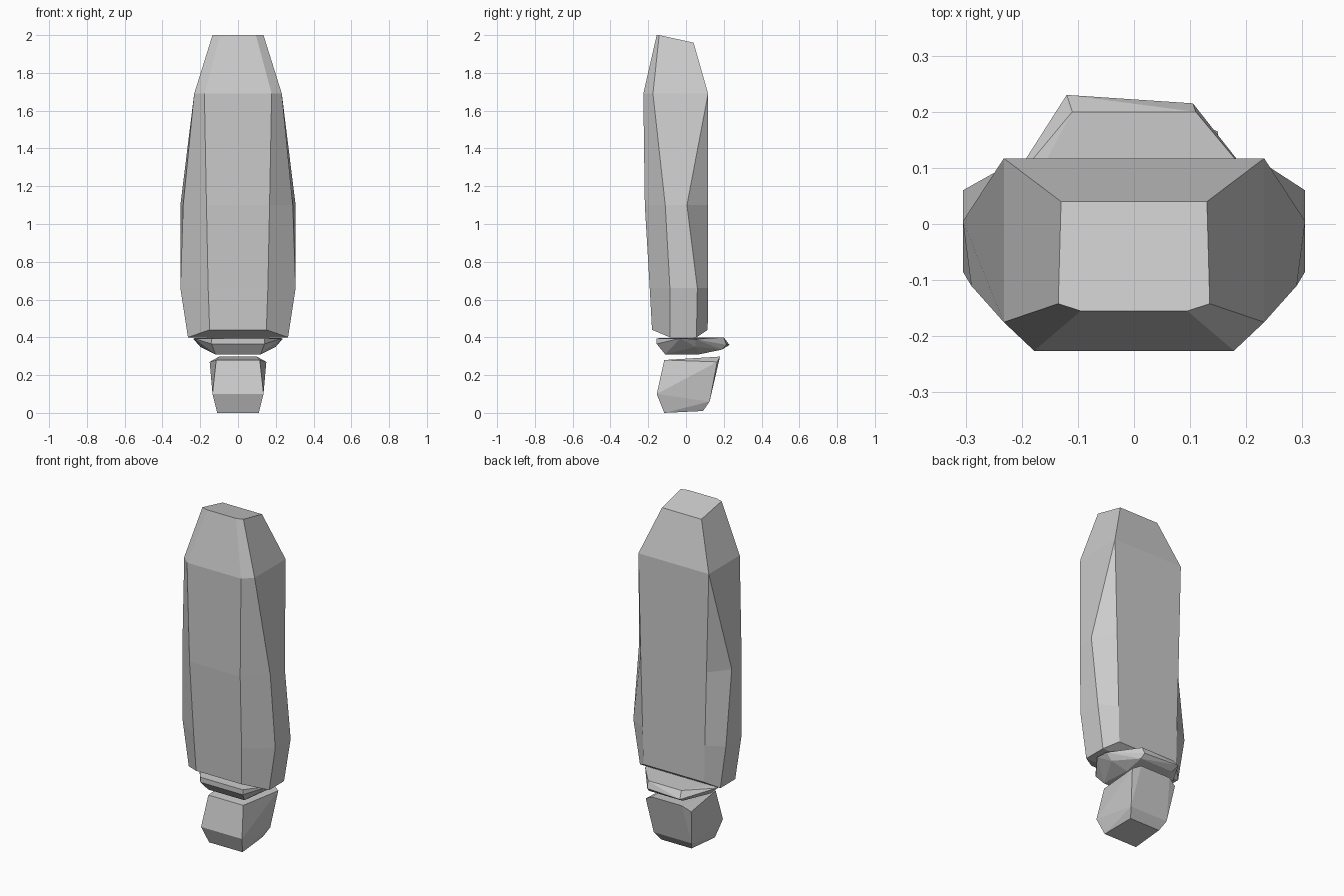
import bpy, bmesh

if "Cube" in bpy.data.objects:
    bpy.data.objects.remove(bpy.data.objects["Cube"])


def finish(bm, name):
    bmesh.ops.recalc_face_normals(bm, faces=bm.faces)
    mesh = bpy.data.meshes.new(name)
    bm.to_mesh(mesh)
    bm.free()
    obj = bpy.data.objects.new(name, mesh)
    bpy.context.collection.objects.link(obj)
    return obj


def loft(name, half_rings):
    """Skin symmetric rings; each lists its right half from front to back."""
    bm = bmesh.new()
    rings = []
    for half in half_rings:
        pts = half + [(-x, y, z) for x, y, z in reversed(half)]
        rings.append([bm.verts.new(p) for p in pts])
    n = len(rings[0])
    for a, b in zip(rings, rings[1:]):
        for i in range(n):
            j = (i + 1) % n
            bm.faces.new((a[i], a[j], b[j], b[i]))
    bm.faces.new(rings[0])
    bm.faces.new(rings[-1])
    bmesh.ops.remove_doubles(bm, verts=bm.verts, dist=0.001)
    return finish(bm, name)


def faceted_block(name, half, extra=()):
    """Convex faceted lump from mirrored corner points."""
    bm = bmesh.new()
    for x, y, z in half:
        bm.verts.new((x, y, z))
        bm.verts.new((-x, y, z))
    for p in extra:
        bm.verts.new(p)
    bmesh.ops.convex_hull(bm, input=bm.verts)
    bmesh.ops.delete(bm, geom=[v for v in bm.verts if not v.link_faces], context='VERTS')
    bmesh.ops.dissolve_limit(bm, angle_limit=0.02, verts=bm.verts, edges=bm.edges)
    return finish(bm, name)


# Tall main body: bevelled base, swelling middle, tapered sloping top
loft("main_body", [
    [(.265, -.085, .40), (.265, -.085, .40), (.265, .055, .40), (.265, .055, .40)],
    [(.15, -.18, .44), (.265, -.085, .401), (.265, .055, .401), (.20, .115, .44)],
    [(.158, -.192, .66), (.305, -.085, .66), (.305, .06, .66), (.205, .116, .66)],
    [(.167, -.218, 1.10), (.29, -.11, 1.10), (.305, .005, 1.10), (.217, .117, 1.10)],
    [(.178, -.226, 1.69), (.232, -.175, 1.69), (.232, .117, 1.69), (.232, .117, 1.69)],
    [(.095, -.155, 2.0), (.135, -.142, 2.0), (.13, .04, 1.96), (.13, .04, 1.96)],
])

# Flat collar between body and foot, jutting out at the back
faceted_block("collar", [
    (.14, -.155, .395), (.14, -.155, .365), (.235, -.03, .395), (.235, .05, .39),
    (.20, .05, .35), (.11, .20, .40), (.11, .19, .335),
    (.12, -.11, .31), (.11, .07, .31),
], extra=[(-.12, .23, .36), (.105, .215, .36)])

# Foot block leaning backwards
faceted_block("foot", [
    (.115, -.115, .28), (.135, -.155, .10), (.11, -.115, 0), (.10, .09, .01),
    (.125, .125, .06), (.15, .165, .27), (.10, .18, .298),
])
